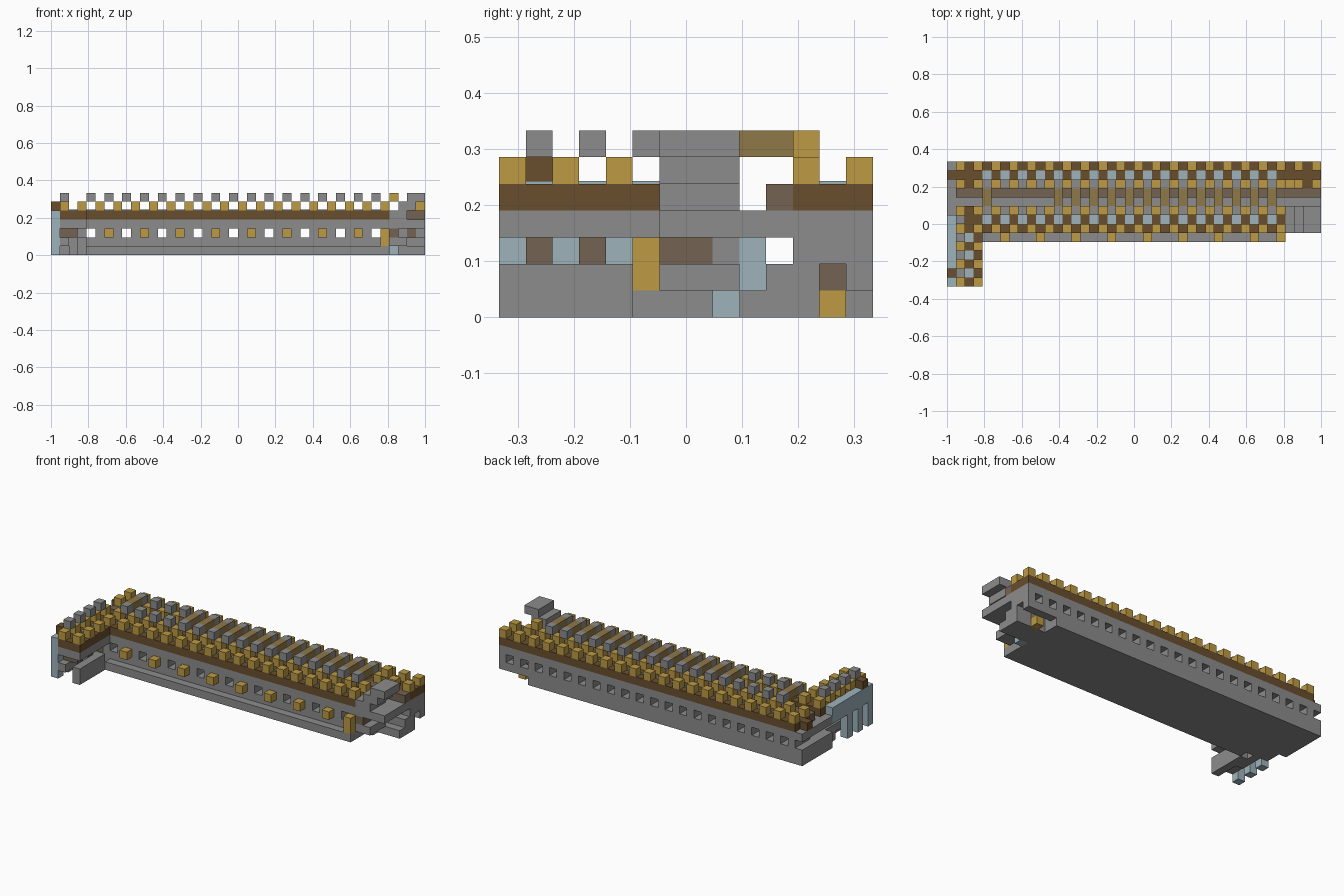
import bpy, bmesh

cube = bpy.data.objects.get("Cube")
if cube:
    bpy.data.objects.remove(cube)

V = 2 / 42  # side of one block


def material(name, rgb):
    lin = [(c / 255 / 12.92 if c < 11 else ((c / 255 + 0.055) / 1.055) ** 2.4) for c in rgb]
    m = bpy.data.materials.new(name)
    m.use_nodes = True
    m.diffuse_color = (*lin, 1)
    m.node_tree.nodes["Principled BSDF"].inputs["Base Color"].default_value = (*lin, 1)
    return m


STONE = material("stone_grey", (140, 140, 140))
GOLD = material("golden_wood", (189, 154, 68))
BROWN = material("dark_wood", (106, 78, 45))
EARTH = material("earth_brown", (116, 99, 82))
OLIVE = material("olive_wood", (143, 120, 73))
BLUE = material("pale_blue", (157, 179, 187))


def part(name, mat, boxes):
    """Boxes are inclusive block ranges: ((x0, x1), (y0, y1), (z0, z1))."""
    bm = bmesh.new()
    for box in boxes:
        lo = [r[0] for r in box]
        hi = [r[1] + 1 for r in box]
        for v in bmesh.ops.create_cube(bm, size=1)["verts"]:
            g = [lo[a] if v.co[a] < 0 else hi[a] for a in range(3)]
            v.co = (g[0] * V - 1, (g[1] - 7) * V, g[2] * V)
    me = bpy.data.meshes.new(name)
    bm.to_mesh(me)
    bm.free()
    me.materials.append(mat)
    ob = bpy.data.objects.new(name, me)
    bpy.context.collection.objects.link(ob)


def at(i, j, k):
    return ((i, i), (j, j), (k, k))


FRONT, BACK = (6, 8), (11, 13)

# Foundation with a low ledge along the front
part("foundation", STONE, [
    ((4, 37), (5, 5), (0, 0)),
    ((1, 37), (6, 13), (0, 1)),
    ((0, 0), (8, 13), (0, 1)),
    ((38, 41), (9, 11), (0, 0)),
    ((38, 41), (10, 11), (1, 1)),
    ((38, 41), (13, 13), (1, 1)),
])

# Window rows: pillars on every other block
part("front_window_pillars", STONE, [((i, i), FRONT, (2, 2)) for i in range(3, 38, 2)])
part("back_window_pillars", STONE, [((i, i), BACK, (2, 2)) for i in range(1, 42, 2)])
part("front_window_blocks", GOLD, [at(i, 5, 2) for i in range(6, 38, 4)])
part("wall_slab", STONE, [((1, 41), (6, 13), (3, 3)), ((0, 0), (8, 13), (3, 3))])

# Wooden parapet courses
part("front_parapet", BROWN, [((4, 37), FRONT, (4, 4))])
part("back_parapet", BROWN, [((1, 41), BACK, (4, 4)), at(0, 12, 4)])
part("walkway_edge", EARTH, [((1, 41), (10, 10), (4, 4))])
part("front_battlements", GOLD, [at(i, j, 5) for i in range(5, 38, 2) for j in FRONT])
part("back_battlements", GOLD, [at(i, j, 5) for i in range(1, 42, 2) for j in BACK])

# Raised cross beams with stone ends
part("beam_ends", STONE, [at(i, j, 6) for i in range(4, 37, 2) for j in (8, 11)])
part("beam_middles", OLIVE, [((i, i), (9, 10), (6, 6)) for i in [4, *range(12, 37, 2)]])
part("beam_end_block", GOLD, [at(38, 11, 6)])

# Thin pale plates in the parapet channels
T = (5, 5 - 0.9)
part("parapet_plates", BLUE,
     [((i, i), (j, j), T) for i in range(4, 37, 2) for j in (7, 12)]
     + [((2, 2), (j, j), T) for j in (1, 3, 5)])

# Stepped stone end on the left side
part("end_steps", STONE, [
    ((38, 39), FRONT, (4, 4)), ((39, 40), FRONT, (5, 5)), ((40, 41), FRONT, (6, 6)),
    ((38, 39), FRONT, (1, 1)), ((38, 38), (8, 8), (2, 2)),
])
part("end_earth", EARTH, [((38, 38), (6, 7), (2, 2)), at(39, 12, 1), at(40, 11, 2)])
part("end_gold_blocks", GOLD, [at(37, 5, 1), at(37, 5, 2), at(39, 12, 0)])
part("end_pale_blocks", BLUE, [((38, 38), (9, 9), (1, 2)), at(38, 8, 0)])

# Short wing projecting forward on the right side
part("wing_slab", STONE, [((1, 3), (0, 5), (3, 3))])
part("wing_parapet", BROWN, [((1, 3), (0, 5), (4, 4)), ((1, 3), FRONT, (4, 4)), at(0, 1, 5)])
part("wing_battlements", GOLD,
     [at(i, j, 5) for i in (1, 3) for j in (0, 2, 4, 6, 8)])
part("wing_top_blocks", STONE, [at(1, j, 6) for j in (1, 3, 5, 7)])
part("wing_pillars", EARTH, [((1, 2), (j, j), (2, 2)) for j in (1, 3)])
part("wing_gold_block", GOLD, [at(2, 5, 2)])
part("wing_feet", STONE, [
    ((3, 3), (0, 4), (0, 1)), ((1, 1), (0, 5), (1, 1)), ((2, 2), (3, 5), (0, 1)),
])

# Pale frame on the outer side of the wing
part("wing_frame", BLUE, [((0, 0), (0, 7), (3, 4))]
     + [((0, 0), (j, j), (0, 2)) for j in (0, 2, 4)])
